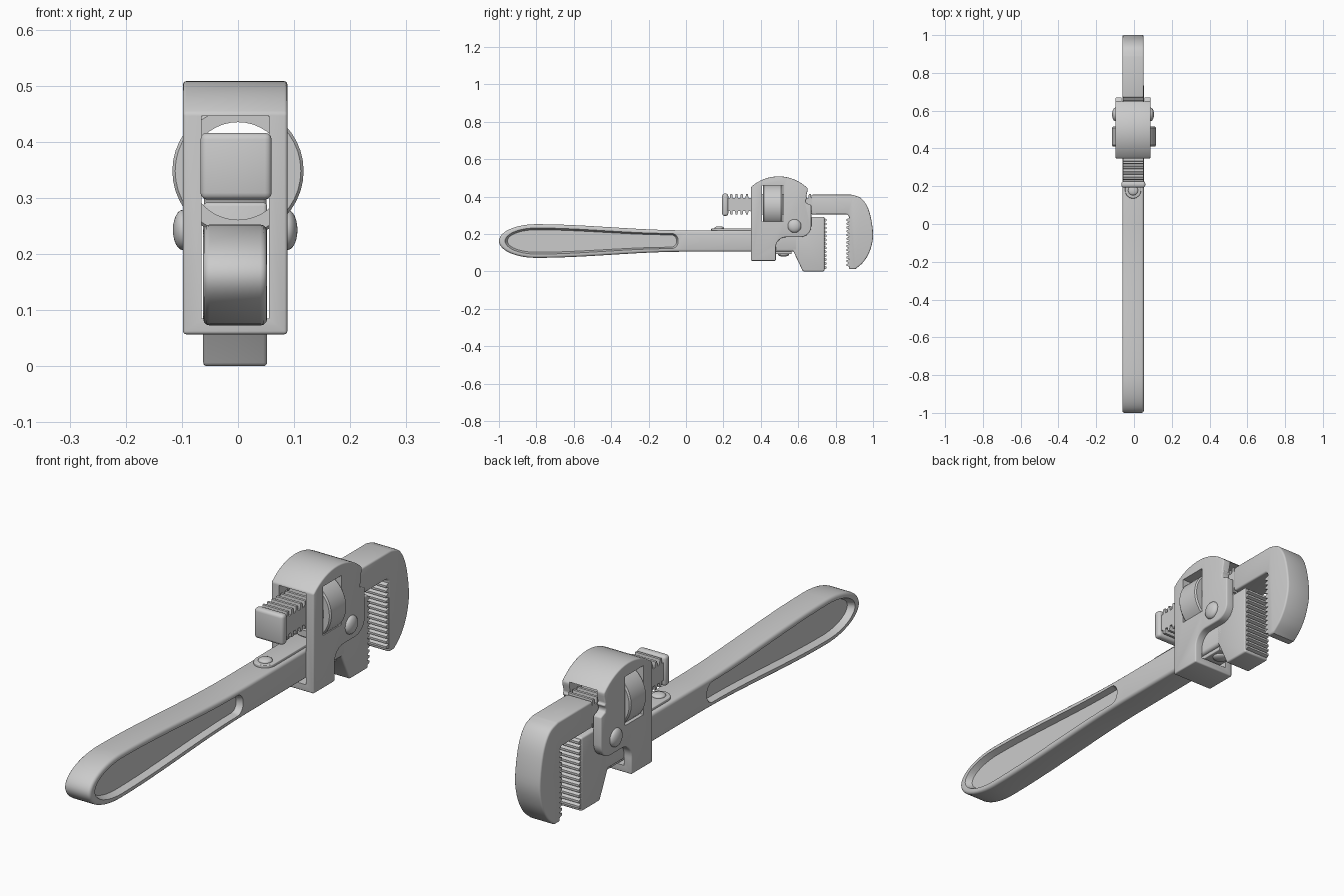
import bpy, bmesh, math
from mathutils import Matrix

if "Cube" in bpy.data.objects:
    bpy.data.objects.remove(bpy.data.objects["Cube"])

CX = -0.005   # centre plane of the tool
ZC = 0.1625   # handle centre line


def to_object(name, bm):
    bmesh.ops.recalc_face_normals(bm, faces=bm.faces[:])
    me = bpy.data.meshes.new(name)
    bm.to_mesh(me)
    bm.free()
    ob = bpy.data.objects.new(name, me)
    bpy.context.collection.objects.link(ob)
    return ob


def loft(name, ring_a, ring_b):
    """Solid between two matching rings of 3D points."""
    bm = bmesh.new()
    a = [bm.verts.new(p) for p in ring_a]
    b = [bm.verts.new(p) for p in ring_b]
    bm.faces.new(a)
    bm.faces.new(b)
    for i in range(len(a)):
        j = (i + 1) % len(a)
        bm.faces.new((a[i], a[j], b[j], b[i]))
    return to_object(name, bm)


def side_prism(name, pts, half):
    """Side profile (y, z) extruded across x."""
    return loft(name, [(CX - half, y, z) for y, z in pts], [(CX + half, y, z) for y, z in pts])


def box(name, x, y, z):
    return loft(name, *[[(x[0], y[i], z[j]) for i, j in ((0, 0), (1, 0), (1, 1), (0, 1))]
                        if k == 0 else
                        [(x[1], y[i], z[j]) for i, j in ((0, 0), (1, 0), (1, 1), (0, 1))]
                        for k in (0, 1)])


def lathe(name, pts, matrix, closed=False, steps=40):
    """Profile (radius, height) turned around local z."""
    bm = bmesh.new()
    vs = [bm.verts.new((r, 0, h)) for r, h in pts]
    es = [bm.edges.new(p) for p in zip(vs, vs[1:])]
    if closed:
        es.append(bm.edges.new((vs[-1], vs[0])))
    bmesh.ops.spin(bm, geom=vs + es, cent=(0, 0, 0), axis=(0, 0, 1),
                   angle=math.tau, steps=steps)
    bmesh.ops.remove_doubles(bm, verts=bm.verts[:], dist=1e-5)
    bm.transform(matrix)
    return to_object(name, bm)


def finish(ob, bevel=0, cutters=()):
    if bevel:
        m = ob.modifiers.new("bevel", 'BEVEL')
        m.width, m.segments, m.limit_method, m.angle_limit = bevel, 3, 'ANGLE', math.radians(40)
    for c in cutters:
        m = ob.modifiers.new("cut", 'BOOLEAN')
        m.operation, m.object, m.solver = 'DIFFERENCE', c, 'EXACT'
    bpy.ops.object.select_all(action='DESELECT')
    ob.select_set(True)
    bpy.context.view_layer.objects.active = ob
    if ob.modifiers:
        bpy.ops.object.convert(target='MESH')
    bpy.ops.object.shade_smooth_by_angle(angle=math.radians(35))
    for c in cutters:
        bpy.data.objects.remove(c)
    return ob


def half_outline(y0, yl, hl, yr, hr, y1=None, n=12):
    """Rounded end, smooth taper, optional rounded far end: (y, half height)."""
    out = []
    for i in range(n + 1):
        t = math.pi / 2 * i / n
        out.append((yl - (yl - y0) * math.cos(t), hl * math.sin(t)))
    for i in range(1, n + 1):
        t = i / n
        out.append((yl + (yr - yl) * t, hl + (hr - hl) * t * t * (3 - 2 * t)))
    if y1 is not None:
        for i in range(1, n + 1):
            t = math.pi / 2 * i / n
            out.append((yr + (y1 - yr) * math.sin(t), hr * math.cos(t)))
    return out


def mirrored(half):
    return [(y, ZC + h) for y, h in half] + [(y, ZC - h) for y, h in reversed(half) if h > 1e-5]


def arc(cy, cz, r, a0, a1, n=8):
    return [(cy + r * math.cos(math.radians(a0 + (a1 - a0) * i / n)),
             cz + r * math.sin(math.radians(a0 + (a1 - a0) * i / n))) for i in range(n + 1)]


def spline(p, n=5):
    """Catmull-Rom curve through points."""
    q = [p[0]] + p + [p[-1]]
    out = []
    for a, b, c, d in zip(q, q[1:], q[2:], q[3:]):
        for i in range(n):
            t = i / n
            out.append(tuple(0.5 * (2 * b[k] + (c[k] - a[k]) * t
                                    + (2 * a[k] - 5 * b[k] + 4 * c[k] - d[k]) * t * t
                                    + (3 * b[k] - a[k] - 3 * c[k] + d[k]) * t ** 3) for k in (0, 1)))
    return out + [p[-1]]


# Handle with a sloped recess on each side
outer = mirrored(half_outline(-0.97, -0.8, 0.072, -0.075, 0.042, -0.04))
inner = mirrored(half_outline(-0.955, -0.8, 0.06, -0.08, 0.033, -0.05))
recesses = [loft("recess_cutter",
                 [(CX + s * 0.062, y, z) for y, z in outer],
                 [(CX + s * 0.032, y, z) for y, z in inner]) for s in (-1, 1)]
handle = half_outline(-1.0, -0.8, 0.09, 0.0, 0.057) + [(0.6, 0.057)]
finish(side_prism("handle", mirrored(handle), 0.057), 0.012, recesses)

# Heel jaw
heel = [(0.575, 0.106), (0.625, 0.0), (0.74, 0.0), (0.74, 0.292), (0.56, 0.292), (0.56, 0.12)]
finish(side_prism("heel_jaw", heel, 0.057), 0.007)

# Hook jaw: smooth head
hook = [(0.67, 0.41)] + spline([(0.885, 0.41), (0.94, 0.388), (0.98, 0.32), (1.0, 0.2),
                               (0.985, 0.115), (0.95, 0.052), (0.905, 0.012)])
hook += [(0.872, 0.012), (0.872, 0.295), (0.862, 0.305), (0.67, 0.305)]
finish(side_prism("hook_jaw", hook, 0.056), 0.012)


# Gripping teeth on both jaws
def teeth(name, base, tip, z0, z1, count):
    step = (z1 - z0) / count
    back = base + (base - tip) * 0.3
    pts = [(back, z0)]
    for i in range(count):
        z = z0 + i * step
        pts += [(base, z), (tip, z + step * 0.3), (tip, z + step * 0.7)]
    pts += [(base, z1), (back, z1)]
    finish(side_prism(name, pts, 0.053))


teeth("heel_teeth", 0.738, 0.752, 0.01, 0.285, 13)
teeth("hook_teeth", 0.873, 0.857, 0.025, 0.285, 13)

# Threaded shank with end block
shank = []
for z_root, z_tip, flip in ((0.392, 0.414, False), (0.322, 0.303, True)):
    row = [(0.205, z_root)]
    for i in range(16):
        y = 0.234 + i * 0.028
        row += [(y, z_root), (y + 0.003, z_tip), (y + 0.013, z_tip), (y + 0.016, z_root)]
    row.append((0.7, z_root))
    shank += row[::-1] if flip else row
finish(side_prism("threaded_shank", shank, 0.054))
finish(box("shank_end_block", (-0.067, 0.06), (0.193, 0.226), (0.297, 0.416)), 0.012)

# Housing: arched frame, channel through y, nut window through x
profile = [(0.347, 0.057), (0.48, 0.057), (0.48, 0.12)]
profile += arc(0.535, 0.128, 0.055, 180, 90) + arc(0.61, 0.243, 0.06, 270, 360)
profile += [(0.67, 0.355)] + arc(0.66, 0.375, 0.02, 270, 120, 5)[2:]
profile += [(0.642, 0.40), (0.65, 0.43)] + arc(0.495, 0.288, 0.22, 45, 132, 16)
channel = box("channel_cutter", (CX - 0.06, CX + 0.06), (0.2, 0.9), (0.085, 0.446))
window = box("window_cutter", (-0.2, 0.2), (0.405, 0.52), (0.266, 0.46))
finish(side_prism("housing", profile, 0.093), 0.008, [channel, window])

# Adjusting nut
nut = [(0.087, -0.052), (0.112, -0.052), (0.117, -0.046),
       (0.117, 0.046), (0.112, 0.052), (0.087, 0.052)]
finish(lathe("adjusting_nut", nut,
             Matrix.Translation((0, 0.463, 0.348)) @ Matrix.Rotation(math.pi / 2, 4, 'X'), True))


def dome(name, r, h, base, loc, rot):
    pts = [(r * math.cos(math.pi / 2 * i / 6), base + h * math.sin(math.pi / 2 * i / 6))
           for i in range(7)]
    finish(lathe(name, [(r, 0)] + pts, Matrix.Translation(loc) @ rot, steps=28))


# Rivets on the housing cheeks
for s, side in ((-1, "left"), (1, "right")):
    dome("rivet_" + side, 0.036, 0.018, 0.002, (CX + s * 0.091, 0.58, 0.243),
         Matrix.Rotation(s * math.pi / 2, 4, 'Y'))


# Leaf springs above and below the handle, each with its screw
def leaf_spring(name, half, y0, y1, z0, z1):
    pts = [(CX + half * math.cos(math.pi + math.pi * i / 14),
            y0 + half + half * math.sin(math.pi + math.pi * i / 14)) for i in range(15)]
    pts += [(CX + half, y1), (CX - half, y1)]
    finish(loft(name, [(x, y, z0) for x, y in pts], [(x, y, z1) for x, y in pts]), 0.003)


leaf_spring("upper_leaf_spring", 0.042, 0.135, 0.55, 0.214, 0.23)
dome("upper_spring_screw", 0.026, 0.009, 0.003, (CX, 0.178, 0.229), Matrix.Identity(4))
leaf_spring("lower_leaf_spring", 0.042, 0.38, 0.565, 0.092, 0.108)
dome("lower_spring_screw", 0.03, 0.012, 0.003, (CX, 0.522, 0.094), Matrix.Rotation(math.pi, 4, 'X'))
